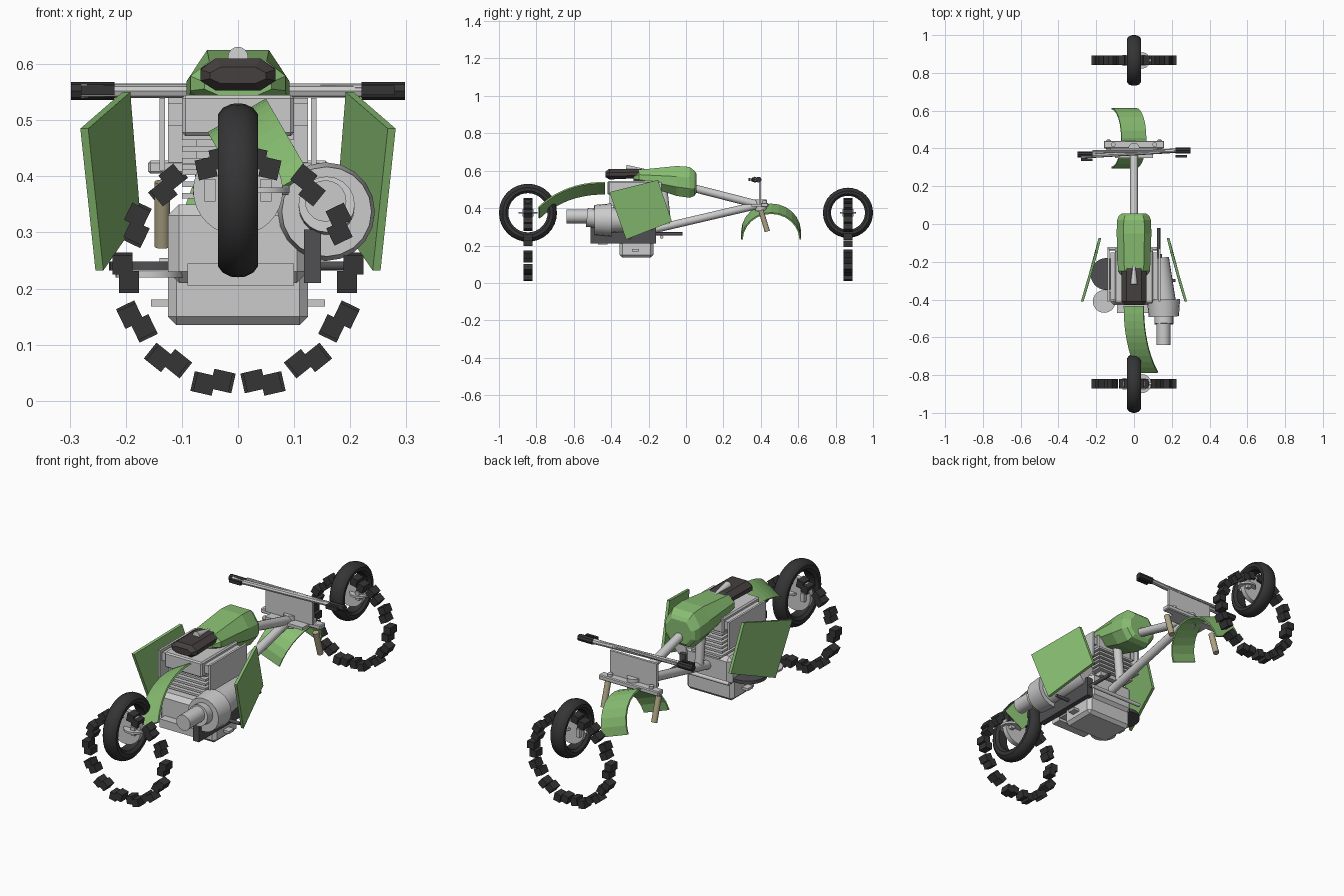
import bpy, bmesh, math
from mathutils import Vector, Matrix

if "Cube" in bpy.data.objects:
    bpy.data.objects.remove(bpy.data.objects["Cube"])

COLOURS = {"green": (0.25, 0.52, 0.17, 1), "rubber": (0.035, 0.035, 0.037, 1),
           "seat_dark": (0.06, 0.05, 0.05, 1), "tan": (0.42, 0.37, 0.23, 1),
           "dark_grey": (0.08, 0.08, 0.085, 1)}
MATS = {}
for key, col in COLOURS.items():
    MATS[key] = bpy.data.materials.new(key)
    MATS[key].diffuse_color = col


def finish(name, bm, mat=None, bevel=0, smooth=False):
    bmesh.ops.recalc_face_normals(bm, faces=bm.faces)
    if bevel:
        bmesh.ops.bevel(bm, geom=bm.edges[:], offset=bevel, segments=1, affect='EDGES')
    me = bpy.data.meshes.new(name)
    bm.to_mesh(me)
    bm.free()
    ob = bpy.data.objects.new(name, me)
    bpy.context.collection.objects.link(ob)
    if mat:
        me.materials.append(MATS[mat])
    if smooth:
        for p in me.polygons:
            p.use_smooth = True
        me.set_sharp_from_angle(angle=math.radians(35))
    return ob


def box(name, lo, hi, mat=None, bevel=0):
    bm = bmesh.new()
    size = [b - a for a, b in zip(lo, hi)]
    mid = [(a + b) / 2 for a, b in zip(lo, hi)]
    bmesh.ops.create_cube(bm, size=1, matrix=Matrix.Translation(mid) @ Matrix.Diagonal((*size, 1)))
    return finish(name, bm, mat, bevel)


def rod(name, a, b, r1, r2=None, mat=None, n=16):
    a, b = Vector(a), Vector(b)
    d = b - a
    m = Matrix.Translation((a + b) / 2) @ d.to_track_quat('Z', 'Y').to_matrix().to_4x4()
    bm = bmesh.new()
    bmesh.ops.create_cone(bm, cap_ends=True, segments=n, radius1=r1,
                          radius2=r1 if r2 is None else r2, depth=d.length, matrix=m)
    return finish(name, bm, mat, smooth=True)


def bridge(bm, rings, closed=False):
    n = len(rings[0])
    for i in range(len(rings) - (0 if closed else 1)):
        p, q = rings[i], rings[(i + 1) % len(rings)]
        for j in range(n):
            bm.faces.new((p[j], p[(j + 1) % n], q[(j + 1) % n], q[j]))
    if not closed:
        bm.faces.new(rings[0])
        bm.faces.new(rings[-1])


def loft(name, sections, mat):
    """Octagonal sections (y, bottom, top, half width) joined along y."""
    bm = bmesh.new()
    rings = []
    for y, b, t, w in sections:
        h = t - b
        pts = [(-w * .6, b), (w * .6, b), (w, b + h * .3), (w, t - h * .35),
               (w * .6, t), (-w * .6, t), (-w, t - h * .35), (-w, b + h * .3)]
        rings.append([bm.verts.new((x, y, z)) for x, z in pts])
    bridge(bm, rings)
    return finish(name, bm, mat)


def arc_strip(name, centre, radius, a0, a1, width, roll, mat, n=10, thick=.008):
    """Fender: curved strip in the yz plane, rolled about the y axis."""
    bm = bmesh.new()
    rot = Matrix.Translation(centre) @ Matrix.Rotation(roll, 4, 'Y')
    rings = []
    for i in range(n + 1):
        a = math.radians(a0 + (a1 - a0) * i / n)
        rings.append([bm.verts.new(rot @ Vector((x, r * math.sin(a), r * math.cos(a))))
                      for x, r in [(-width / 2, radius - thick), (width / 2, radius - thick),
                                   (width / 2, radius), (-width / 2, radius)]])
    bridge(bm, rings)
    return finish(name, bm, mat)


# Wheels: tyre, hub discs, axle and the ring of tread blocks
def wheel(tag, y, r):
    z, k = .375, r / .155
    prof = [(-.024, .105), (.024, .105), (.035, .118), (.036, .135), (.027, .147), (.012, .154),
            (0, .155), (-.012, .154), (-.027, .147), (-.036, .135), (-.035, .118)]
    bm = bmesh.new()
    rings = []
    for i in range(32):
        a = math.tau * i / 32
        rings.append([bm.verts.new((px, y + pr * k * math.cos(a), z + pr * k * math.sin(a)))
                      for px, pr in prof])
    bridge(bm, rings, closed=True)
    finish(tag + "_tyre", bm, "rubber", smooth=True)
    rod(tag + "_hub_disc", (0, y - .012, z), (0, y + .012, z), .08 * k, n=32)
    rod(tag + "_brake_disc", (.042, y, z - .005), (.042, y, z + .005), .05 * k, n=24)
    rod(tag + "_axle", (-.08, y, z), (.09, y, z), .008)
    for s in (-1, 1):
        box(tag + "_hub_flange", (s * .05 - .01, y - .03, z - .02), (s * .05 + .01, y + .03, z + .02))

    bm = bmesh.new()
    spread = .014 if tag == "rear" else .019
    for i in range(14):
        a = math.tau * (i + .5) / 14
        for s in (-1, 1):
            m = (Matrix.Translation((0, y, .228)) @ Matrix.Rotation(a, 4, 'Y')
                 @ Matrix.Translation((s * spread, 0, -.2 + s * .006 * (1 if i < 7 else -1)))
                 @ Matrix.Diagonal((.034, .05, .036, 1)))
            bmesh.ops.create_cube(bm, size=1, matrix=m)
    finish(tag + "_tread_blocks", bm, "rubber")


wheel("rear", -.845, .155)
wheel("front", .866, .134)

# Tank, seat and fenders
loft("fuel_tank", [(-.28, .545, .58, .06), (-.25, .53, .605, .085), (-.05, .465, .625, .092),
                   (.02, .455, .62, .09), (.045, .465, .6, .08), (.055, .48, .585, .065)], "green")
loft("seat", [(-.43, .565, .595, .05), (-.41, .553, .61, .067), (-.25, .56, .61, .066),
              (-.2, .57, .6, .045)], "seat_dark")
rod("seat_cone", (0, -.32, .613), (0, -.2, .6), .018, .005)
arc_strip("rear_fender", (.225, -.45, .115), .455, 2, -48, .12, math.radians(-30), "green")
arc_strip("front_fender", (-.055, .455, .25), .16, -88, 88, .14, math.radians(20), "green", 12)

# Side panels and radiator plates, mirrored
for s, side in ((-1, "left"), (1, "right")):
    bm = bmesh.new()
    quad = [(.2, -.15, .55), (.275, -.41, .485), (.248, -.32, .232), (.182, -.075, .328)]
    rings = [[bm.verts.new((s * (x + o), y, z)) for x, y, z in quad] for o in (-.008, .006)]
    bridge(bm, rings)
    finish(side + "_side_panel", bm, "green")
    box(side + "_radiator", (s * .135 - .005, -.41, .41), (s * .135 + .005, -.13, .54))
    rod(side + "_fork_stub", (s * .135, .4, .39), (s * .135, .435, .275), .014, mat="tan")
    rod(side + "_foot_peg", (s * .09, -.3, .24), (s * .22, -.3, .24), .008, mat="dark_grey")
    rod(side + "_peg_collar", (s * .08, -.3, .24), (s * .1, -.3, .24), .017)
    rod(side + "_clamp_bolt", (s * .11, .42, .425), (s * .11, .42, .44), .012)
    # Handlebar grips
    yg = .378 + s * .01
    rod(side + "_grip", (s * .22, yg, .552), (s * .298, yg, .552), .016, mat="rubber", n=8)
    box(side + "_lever_mount", (s * .25 - .03, yg - .035, .545), (s * .25 + .03, yg - .022, .562), "rubber")

# Handlebar, plate and fork clamps
rod("handlebar", (-.28, .358, .552), (.28, .392, .552), .012, n=8)
rod("handlebar_brace", (-.22, .385, .558), (.22, .385, .558), .007, n=8)
box("steering_plate", (-.125, .39, .425), (.125, .402, .54))
box("fork_clamp", (-.16, .4, .405), (.16, .44, .428), bevel=.004)
box("fork_clamp_rear", (-.1, .35, .408), (.1, .4, .422))
rod("steering_head", (0, .4, .385), (0, .4, .445), .03)

# Frame tubes
rod("upper_frame_tube", (0, -.05, .53), (0, .4, .415), .021)
rod("lower_frame_tube", (0, -.2, .28), (0, .4, .42), .021)
rod("seat_frame_tube", (0, -.12, .5), (0, -.1, .31), .021)

# Engine
box("crankcase", (-.125, -.43, .21), (.125, -.16, .35), bevel=.02)
box("oil_sump", (-.125, -.355, .135), (.125, -.175, .25), bevel=.015)
box("engine_rear_mount", (-.09, -.47, .205), (.1, -.42, .245))
box("sump_plate", (-.155, -.29, .168), (.155, -.25, .18))
box("cylinder_core", (-.075, -.36, .34), (.075, -.15, .48))
for i in range(6):
    z = .36 + i * .021
    box("cooling_fin", (-.1, -.39, z), (.1, -.13, z + .01))
box("cylinder_head", (-.1, -.42, .472), (.1, -.14, .545), bevel=.006)
box("side_box", (-.125, -.4, .49), (.125, -.15, .53))
box("chain_guard", (.118, -.51, .21), (.148, -.16, .305), "dark_grey")
rod("crossbar", (-.14, -.13, .245), (.14, -.13, .245), .009)
rod("shift_lever", (.13, -.17, .262), (.13, -.02, .262), .009, mat="dark_grey")
rod("clutch_disc", (-.145, -.265, .232), (-.145, -.265, .248), .085, mat="dark_grey", n=28)
rod("clutch_cover", (-.158, -.41, .22), (-.158, -.41, .23), .06, n=28)

# Exhaust
rod("exhaust_body", (.13, -.18, .335), (.156, -.44, .337), .055, .07, n=20)
rod("exhaust_flare", (.156, -.4, .337), (.158, -.49, .337), .088, .08, n=20)
rod("exhaust_collar", (.158, -.48, .345), (.158, -.53, .35), .05, n=20)
rod("exhaust_tip", (.156, -.47, .356), (.156, -.64, .356), .037, n=20)

for m in bpy.data.materials:
    if m.users and not m.is_grease_pencil:
        m.use_nodes = True
        m.node_tree.nodes["Principled BSDF"].inputs["Base Color"].default_value = m.diffuse_color
